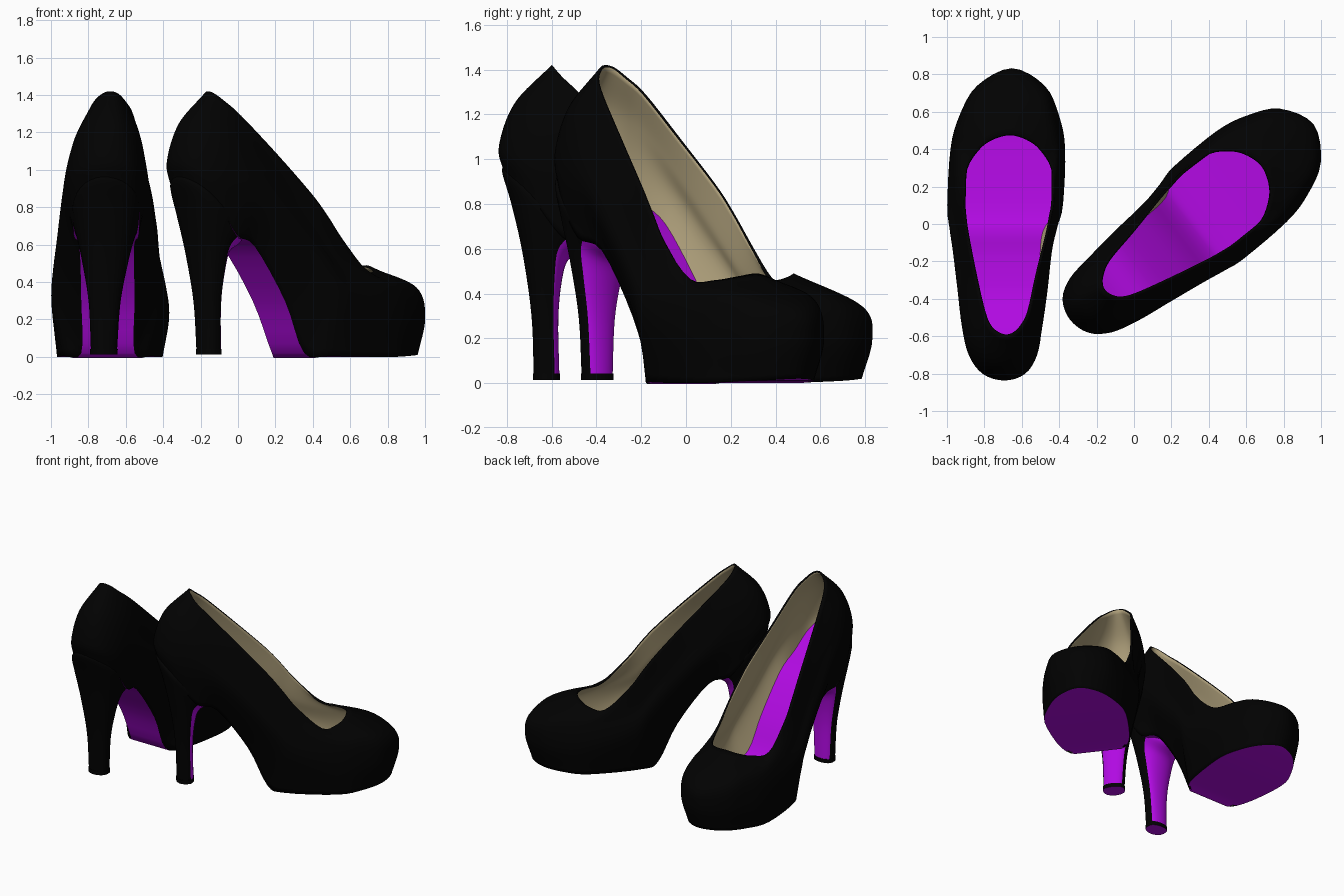
import bpy, math
from mathutils import Matrix, Vector

if "Cube" in bpy.data.objects:
    bpy.data.objects.remove(bpy.data.objects["Cube"])


def material(name, rgb):
    m = bpy.data.materials.new(name)
    m.diffuse_color = (*rgb, 1)
    m.use_nodes = True
    m.node_tree.nodes["Principled BSDF"].inputs["Base Color"].default_value = m.diffuse_color
    return m


BLACK = material("black leather", (0.0005, 0.0005, 0.0005))
PURPLE = material("purple sole", (0.44, 0.003, 0.76))
BEIGE = material("beige lining", (0.42, 0.345, 0.195))

# Outlines of the upper, heel to toe: (length, left, right, height)
FEATHER = [(-.815, -.01, -.01, .945), (-.78, -.115, .09, .915), (-.68, -.188, .15, .815),
           (-.55, -.195, .152, .65), (-.41, -.165, .128, .59), (-.20, -.155, .13, .30),
           (-.07, -.155, .13, .02), (.04, -.25, .22, .005), (.40, -.285, .28, 0),
           (.58, -.225, .245, .005), (.72, -.12, .16, .012), (.785, .03, .03, .02)]
WAIST = [(-.835, -.01, -.01, 1.06), (-.80, -.125, .10, 1.04), (-.70, -.20, .165, .99),
         (-.55, -.237, .192, .93), (-.36, -.258, .218, .80), (-.15, -.282, .24, .58),
         (-.02, -.30, .268, .42), (.10, -.315, .302, .30), (.40, -.298, .315, .22),
         (.58, -.25, .282, .20), (.74, -.155, .205, .20), (.832, .03, .03, .20)]
SHOULDER = [(-.765, 0, 0, 1.25), (-.742, -.09, .075, 1.24), (-.66, -.168, .14, 1.195),
            (-.53, -.205, .175, 1.12), (-.32, -.228, .197, .94), (-.12, -.25, .225, .73),
            (-.01, -.265, .245, .60), (.11, -.28, .27, .48), (.40, -.27, .285, .38),
            (.55, -.225, .25, .38), (.69, -.15, .19, .37), (.785, .03, .03, .345)]
COLLAR = [(-.60, 0, 0, 1.42), (-.588, -.042, .042, 1.408), (-.55, -.088, .083, 1.365),
          (-.47, -.123, .125, 1.29), (-.27, -.17, .17, 1.09), (-.07, -.21, .22, .88),
          (.03, -.225, .24, .76), (.13, -.23, .255, .63), (.30, -.212, .245, .465),
          (.40, -.15, .185, .46), (.455, -.075, .11, .475), (.48, .02, .02, .49)]

# Heel sections, floor to seat: (back y, back z, front y, front z, half width)
HEEL = [(-.68, .03, -.565, .03, .070), (-.69, .30, -.57, .28, .085),
        (-.73, .58, -.555, .45, .122), (-.78, .80, -.525, .55, .155),
        (-.822, .945, -.45, .60, .180), (-.80, .97, -.46, .64, .165)]


def spline(pts, steps, closed=False):
    """Catmull-Rom through points of any dimension."""
    pts = [Vector(p) for p in pts]
    n, out = len(pts), []

    def at(i):
        if closed:
            return pts[i % n]
        if i < 0:
            return 2 * pts[0] - pts[1]
        return 2 * pts[-1] - pts[-2] if i >= n else pts[i]
    for i in range(n if closed else n - 1):
        a, b, c, d = (at(i + k) for k in (-1, 0, 1, 2))
        for s in range(steps):
            t = s / steps
            out.append(0.5 * (2 * b + (c - a) * t + (2 * a - 5 * b + 4 * c - d) * t * t
                              + (3 * b - a - 3 * c + d) * t ** 3))
    return out if closed else out + [pts[-1]]


def outline(stations):
    left = [(l, v, z) for v, l, r, z in stations]
    right = [(r, v, z) for v, l, r, z in stations[1:-1]]
    return spline(left + right[::-1], 4, closed=True)


def loft(rings, caps=False):
    n = len(rings[0])
    verts = [p for ring in rings for p in ring]
    faces = [(r * n + j, (r + 1) * n + j, (r + 1) * n + (j + 1) % n, r * n + (j + 1) % n)
             for r in range(len(rings) - 1) for j in range(n)]
    if caps:
        faces += [tuple(range(n)), tuple(reversed(range(len(verts) - n, len(verts))))]
    return verts, faces


def bridge(ring, up=False):
    """Fill an outline with strips running across the shoe."""
    n = len(ring)
    faces = [(0, 1, n - 1)]
    faces += [(j, j + 1, n - j - 1, n - j) for j in range(1, n // 2 - 1)]
    faces += [(n // 2 - 1, n // 2, n // 2 + 1)]
    return ring, [f[::-1] for f in faces] if up else faces


def section(ring, count=32):
    vb, zb, vf, zf, hw = ring
    pts = []
    for k in range(count):
        a = math.tau * (k + 0.5) / count
        c = math.cos(a)
        c = c ** 0.6 if c > 0 else -abs(c) ** 0.9
        t = (1 + c) / 2
        shift = -.034 + .012 * min(1, zb)  # the heel leans slightly outwards
        pts.append(Vector((shift + hw * math.sin(a), vb + (vf - vb) * t, zb + (zf - zb) * t)))
    return pts


def add(name, geometry, mats, place, mirrored, rule=None, angle=40):
    me = bpy.data.meshes.new(name)
    me.from_pydata([tuple(v) for v in geometry[0]], [], geometry[1])
    for m in mats:
        me.materials.append(m)
    for p in me.polygons:
        p.use_smooth = True
        if rule:
            p.material_index = rule(p)
    me.transform(place)
    if mirrored:
        me.flip_normals()
    me.set_sharp_from_angle(angle=math.radians(angle))
    ob = bpy.data.objects.new(name, me)
    bpy.context.collection.objects.link(ob)
    return ob


def build_shoe(side, place, mirrored):
    control = [outline(s) for s in (FEATHER, WAIST, SHOULDER, COLLAR)]
    columns = [spline(col, 8) for col in zip(*control)]
    rings = [list(r) for r in zip(*columns)]

    # Upper with a beige lining
    upper = add(side + "_upper", loft(rings), [BLACK, BEIGE], place, mirrored, angle=60)
    lining = upper.modifiers.new("lining", 'SOLIDIFY')
    lining.thickness = 0.014
    lining.offset = -1
    lining.material_offset = 1

    # Outsole and insole
    add(side + "_outsole", bridge(rings[0]), [PURPLE], place, mirrored)
    inner = [Vector((p.x * 0.97, p.y * 0.99, p.z + 0.01)) for p in rings[4]]
    add(side + "_insole", bridge(inner, up=True), [PURPLE], place, mirrored)

    # Heel with a purple breast on its front faces
    count = 32
    heel = loft([section(r) for r in spline(HEEL, 5)], caps=True)

    def breast(p):
        k = (p.index % count) + 1
        return int(p.index < len(heel[1]) - 2 and min(k, count - k) <= 5)
    add(side + "_heel", heel, [BLACK, PURPLE], place, mirrored, breast)

    # Heel lift: black tip with a purple underside
    tip = [section((-.683, z, -.562, z, .074)) for z in (.014, .042)]
    add(side + "_heel_lift", loft(tip, caps=True), [BLACK, PURPLE], place, mirrored,
        lambda p: int(p.normal.z < -0.9))


build_shoe("left", Matrix.Translation((-.683, 0, 0)), False)
build_shoe("right", Matrix.Translation((.316, .005, 0)) @ Matrix.Rotation(math.radians(-52.7), 4, 'Z')
           @ Matrix.Scale(-1, 4, (1, 0, 0)), True)
